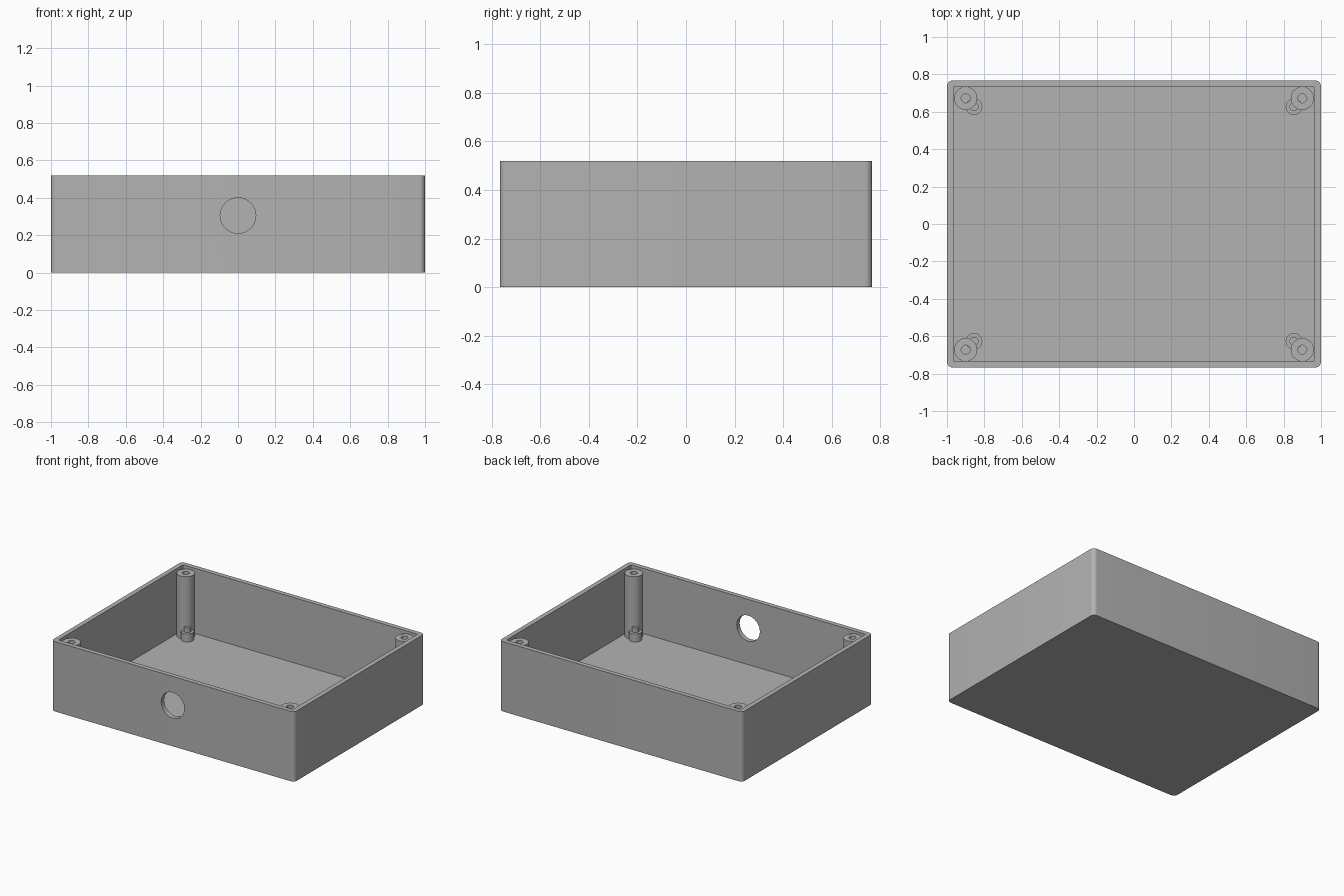
import bpy
import bmesh
import math
from mathutils import Matrix, Vector

if "Cube" in bpy.data.objects:
    bpy.data.objects.remove(bpy.data.objects["Cube"], do_unlink=True)

# Overall dimensions
HALF_X, HALF_Y, HEIGHT = 1.0, 0.767, 0.52
WALL = 0.035

# Single grey plastic
GREY = (0.45, 0.45, 0.45, 1.0)
plastic = bpy.data.materials.new("grey_plastic")
plastic.use_nodes = True
plastic.diffuse_color = GREY
plastic.node_tree.nodes["Principled BSDF"].inputs["Base Color"].default_value = GREY


def make_object(name, bm):
    bmesh.ops.recalc_face_normals(bm, faces=bm.faces)
    mesh = bpy.data.meshes.new(name)
    bm.to_mesh(mesh)
    bm.free()
    mesh.materials.append(plastic)
    obj = bpy.data.objects.new(name, mesh)
    bpy.context.collection.objects.link(obj)
    return obj


def select_only(obj):
    bpy.ops.object.select_all(action="DESELECT")
    obj.select_set(True)
    bpy.context.view_layer.objects.active = obj


def smooth(obj):
    select_only(obj)
    bpy.ops.object.shade_smooth_by_angle(angle=math.radians(35))


def block(name, half_x, half_y, z0, z1, corner=0.0):
    bm = bmesh.new()
    bmesh.ops.create_cube(bm, size=1.0)
    for v in bm.verts:
        v.co = Vector((v.co.x * 2 * half_x, v.co.y * 2 * half_y,
                       z0 + (v.co.z + 0.5) * (z1 - z0)))
    if corner:
        upright = [e for e in bm.edges
                   if abs(e.verts[0].co.z - e.verts[1].co.z) > 0.1]
        bmesh.ops.bevel(bm, geom=upright, offset=corner, segments=8,
                        profile=0.5, affect="EDGES")
    return make_object(name, bm)


def cut(obj, cutter):
    mod = obj.modifiers.new("cut", "BOOLEAN")
    mod.operation = "DIFFERENCE"
    mod.solver = "EXACT"
    mod.object = cutter
    select_only(obj)
    bpy.ops.object.modifier_apply(modifier=mod.name)
    bpy.data.objects.remove(cutter, do_unlink=True)


def lathe(name, profile, x, y, steps=40):
    # Revolve a (radius, z) profile about a vertical axis
    bm = bmesh.new()
    verts = [bm.verts.new((r, 0, z)) for r, z in profile]
    edges = [bm.edges.new(pair) for pair in zip(verts, verts[1:])]
    bmesh.ops.spin(bm, geom=verts + edges, cent=(0, 0, 0), axis=(0, 0, 1),
                   angle=math.tau, steps=steps, use_merge=True)
    bmesh.ops.remove_doubles(bm, verts=bm.verts, dist=1e-5)
    obj = make_object(name, bm)
    obj.location = (x, y, 0)
    smooth(obj)
    return obj


# Open tray with rounded upright corners and square interior
body = block("enclosure_body", HALF_X, HALF_Y, 0, HEIGHT, corner=0.03)
cut(body, block("cavity_cutter", HALF_X - WALL, HALF_Y - WALL, WALL, HEIGHT + 0.2))

# Round cable hole through the front wall
bm = bmesh.new()
bmesh.ops.create_cone(
    bm, cap_ends=True, segments=64, radius1=0.095, radius2=0.095, depth=0.3,
    matrix=Matrix.Translation((0, -HALF_Y, 0.305)) @ Matrix.Rotation(math.pi / 2, 4, "X"))
cut(body, make_object("cable_hole_cutter", bm))
smooth(body)

# Corner hardware: hollow screw post, plus a short standoff with locating pin
FLOOR = WALL - 0.005
POST_TOP, STEP_TOP, PIN_TOP = 0.5, 0.095, 0.13
post = [(0.062, FLOOR), (0.062, POST_TOP), (0.024, POST_TOP),
        (0.024, WALL + 0.001), (0, WALL + 0.001)]
standoff = [(0.044, FLOOR), (0.044, STEP_TOP), (0.024, STEP_TOP),
            (0.024, PIN_TOP), (0, PIN_TOP)]
for sx, side in ((1, "left"), (-1, "right")):
    for sy, end in ((-1, "front"), (1, "back")):
        lathe(f"screw_post_{end}_{side}", post, sx * 0.9, sy * 0.672)
        lathe(f"standoff_pin_{end}_{side}", standoff, sx * 0.855, sy * 0.627)
